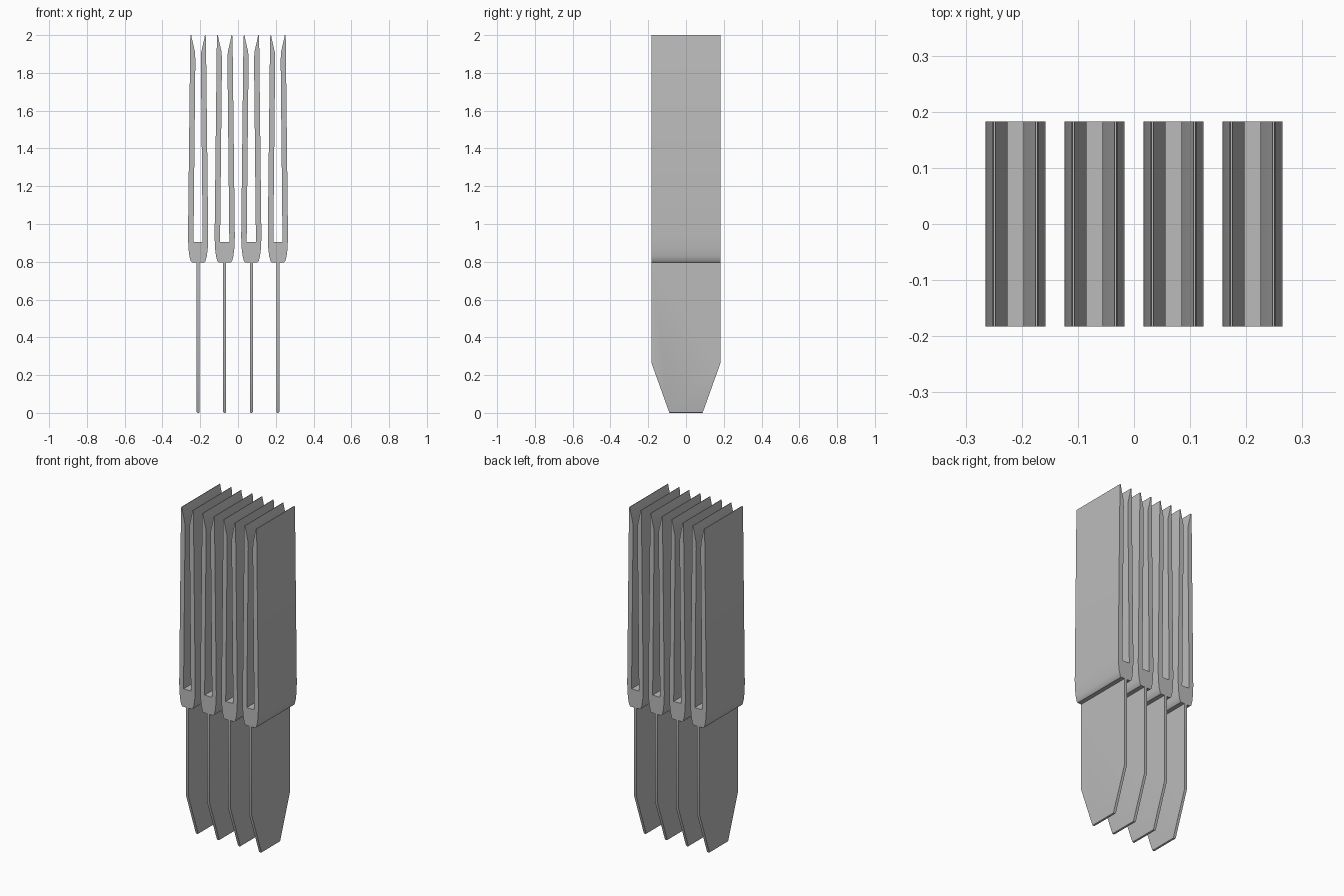
import bpy
import bmesh

cube = bpy.data.objects.get("Cube")
if cube:
    bpy.data.objects.remove(cube)

DEPTH = 0.183
SPACING = 0.1408

metal = bpy.data.materials.new("plain grey metal")
metal.use_nodes = True
GREY = (0.5, 0.5, 0.5, 1)
metal.diffuse_color = GREY
metal.node_tree.nodes["Principled BSDF"].inputs["Base Color"].default_value = GREY


def extrude_outline(name, outline, axis, half, x):
    """Extrude a closed (across, z) outline to both sides along x or y."""
    bm = bmesh.new()
    if axis == "y":
        verts = [bm.verts.new((a, -half, z)) for a, z in outline]
        offset = (0, 2 * half, 0)
    else:
        verts = [bm.verts.new((-half, a, z)) for a, z in outline]
        offset = (2 * half, 0, 0)
    face = bm.faces.new(verts)
    moved = bmesh.ops.extrude_face_region(bm, geom=[face])["geom"]
    bmesh.ops.translate(bm, vec=offset, verts=[v for v in moved if isinstance(v, bmesh.types.BMVert)])
    bmesh.ops.recalc_face_normals(bm, faces=bm.faces)
    mesh = bpy.data.meshes.new(name)
    bm.to_mesh(mesh)
    bm.free()
    mesh.materials.append(metal)
    obj = bpy.data.objects.new(name, mesh)
    obj.location.x = x
    bpy.context.collection.objects.link(obj)
    return obj


def mirrored(half_outline):
    return half_outline + [(-a, z) for a, z in reversed(half_outline)]


def smooth(obj):
    bpy.ops.object.select_all(action="DESELECT")
    obj.select_set(True)
    bpy.context.view_layer.objects.active = obj
    bpy.ops.object.shade_smooth_by_angle(angle=0.6)


# Right half of the forked clip: rounded base, outer wall, pinched tip, slot
fork_half = [
    (0.033, 0.797), (0.039, 0.803), (0.046, 0.83), (0.051, 0.87), (0.0535, 0.93),
    (0.0415, 1.985), (0.039, 2.0), (0.036, 2.0), (0.0335, 1.985),
    (0.0165, 1.91), (0.0145, 1.87), (0.0245, 0.905),
]
# Right half of the contact blade seen from the side
blade_half = [(0.088, 0), (DEPTH, 0.265), (DEPTH, 0.81)]

for i in range(4):
    x = (i - 1.5) * SPACING
    fork = extrude_outline(f"forked_clip_{i + 1}", mirrored(fork_half), "y", DEPTH, x)
    smooth(fork)

    blade = extrude_outline(f"contact_blade_{i + 1}", mirrored(blade_half), "x", 0.008, x)
    # Chamfer the two long edges of the blade tip
    bm = bmesh.new()
    bm.from_mesh(blade.data)
    tip = [e for e in bm.edges
           if all(v.co.z < 0.001 for v in e.verts) and abs(e.verts[0].co.x - e.verts[1].co.x) < 0.001]
    bmesh.ops.bevel(bm, geom=tip, offset=0.006, segments=2, affect="EDGES", profile=0.5)
    bm.to_mesh(blade.data)
    bm.free()
    smooth(blade)
